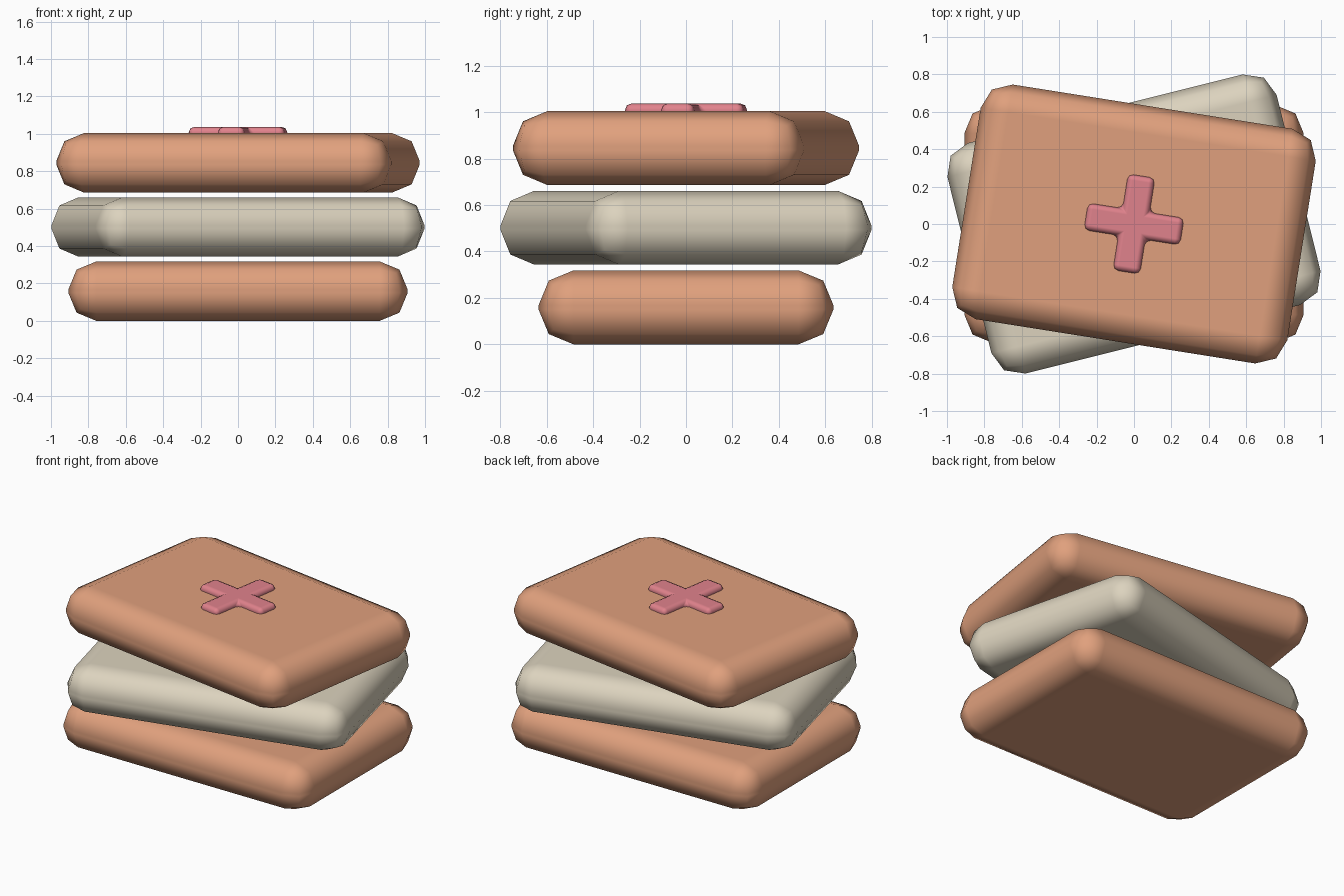
import bpy, bmesh, math

if "Cube" in bpy.data.objects:
    bpy.data.objects.remove(bpy.data.objects["Cube"])


def material(name, rgb):
    mat = bpy.data.materials.new(name)
    mat.use_nodes = True
    color = (*rgb, 1)
    mat.diffuse_color = color
    bsdf = mat.node_tree.nodes["Principled BSDF"]
    bsdf.inputs["Base Color"].default_value = color
    bsdf.inputs["Roughness"].default_value = 0.8
    return mat


def rounded_prism(name, outline, height, z, turn, radius, mat):
    """Extrude an outline, centred on z, and round every edge."""
    bm = bmesh.new()
    base = bm.faces.new([bm.verts.new((x, y, -height / 2)) for x, y in outline])
    top = bmesh.ops.extrude_face_region(bm, geom=[base])["geom"]
    verts = [v for v in top if isinstance(v, bmesh.types.BMVert)]
    bmesh.ops.translate(bm, verts=verts, vec=(0, 0, height))
    bmesh.ops.recalc_face_normals(bm, faces=bm.faces)
    mesh = bpy.data.meshes.new(name)
    bm.to_mesh(mesh)
    bm.free()
    mesh.materials.append(mat)
    mesh.shade_smooth()
    obj = bpy.data.objects.new(name, mesh)
    bpy.context.collection.objects.link(obj)
    obj.location.z = z
    obj.rotation_euler.z = math.radians(turn)
    bevel = obj.modifiers.new("rounded_edges", "BEVEL")
    bevel.width = radius
    bevel.segments = 2
    bevel.limit_method = "ANGLE"
    bevel.harden_normals = True
    return obj


orange = material("soft orange", (0.745, 0.352, 0.205))
cream = material("cream", (0.716, 0.65, 0.515))
pink = material("rose pink", (0.745, 0.223, 0.262))

# Three stacked cushioned slabs, each turned a little
HX, HY, THICK, STEP = 0.907, 0.635, 0.318, 0.343
slab = [(-HX, -HY), (HX, -HY), (HX, HY), (-HX, HY)]
layers = [("bottom_slab", 0, orange), ("middle_slab", 14, cream), ("top_slab", -9, orange)]
for i, (name, turn, mat) in enumerate(layers):
    rounded_prism(name, slab, THICK, THICK / 2 + i * STEP, turn, 0.15, mat)

# Raised cross on the top slab: one arm outline repeated four times
L, W = 0.26, 0.073
arm = [(L, -W), (L, W), (W, W)]
cross = []
for q in range(4):
    c, s = round(math.cos(q * math.pi / 2)), round(math.sin(q * math.pi / 2))
    cross += [(x * c - y * s, x * s + y * c) for x, y in arm]
rounded_prism("raised_cross", cross, 0.075, 1.0, -9, 0.03, pink)
